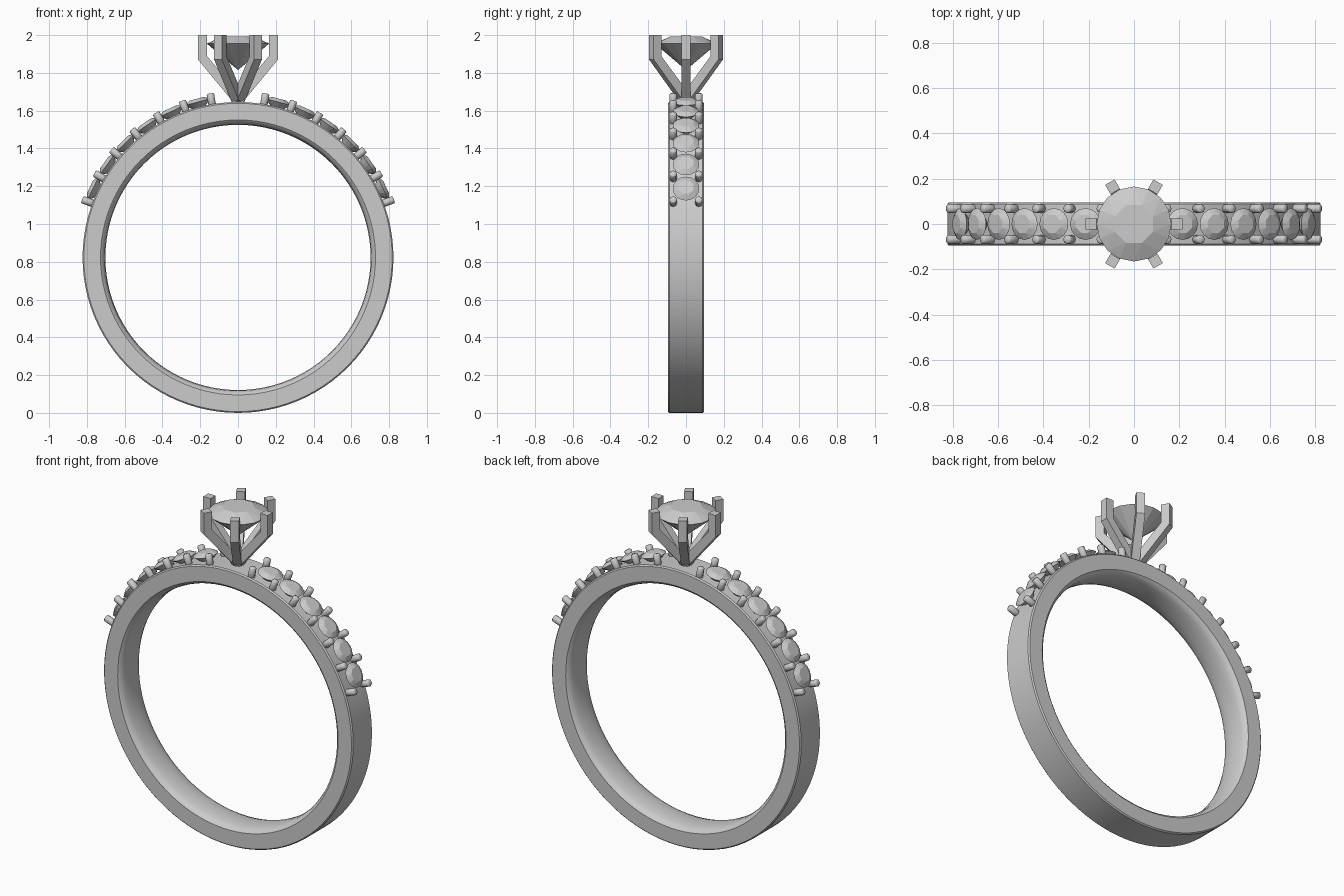
import bpy, bmesh
from math import sin, cos, pi, radians
from mathutils import Matrix

if "Cube" in bpy.data.objects:
    bpy.data.objects.remove(bpy.data.objects["Cube"])

CZ = 0.823  # height of the band's centre


def finish(name, bm, smooth=None):
    bmesh.ops.recalc_face_normals(bm, faces=bm.faces)
    me = bpy.data.meshes.new(name)
    bm.to_mesh(me)
    bm.free()
    ob = bpy.data.objects.new(name, me)
    bpy.context.collection.objects.link(ob)
    if smooth:
        bpy.ops.object.select_all(action='DESELECT')
        ob.select_set(True)
        bpy.context.view_layer.objects.active = ob
        bpy.ops.object.shade_smooth_by_angle(angle=radians(smooth))
    return ob


def add_gem(bm, mat, r, crown, depth, table, n):
    """Faceted stone: table, star points, girdle and culet joined as a hull."""
    tmp = bmesh.new()
    for i in range(n):
        a, b = 2 * pi * i / n, 2 * pi * (i + 0.5) / n
        tmp.verts.new((table * cos(b), table * sin(b), crown))
        for c in (a, b):
            tmp.verts.new((r * cos(c), r * sin(c), 0))
    tmp.verts.new((0, 0, -depth))
    bmesh.ops.convex_hull(tmp, input=tmp.verts)
    tmp.transform(mat)
    me = bpy.data.meshes.new("tmp")
    tmp.to_mesh(me)
    tmp.free()
    bm.from_mesh(me)
    bpy.data.meshes.remove(me)


# Band: lathed profile with rounded inside (radius, y)
half = [(0.823, 0.088), (0.816, 0.095), (0.728, 0.095), (0.715, 0.085), (0.706, 0.06), (0.702, 0.02)]
profile = half + [(r, -y) for r, y in reversed(half)]
N = 96
bm = bmesh.new()
rings = [[bm.verts.new((r * sin(2 * pi * i / N), y, CZ + r * cos(2 * pi * i / N))) for r, y in profile]
         for i in range(N)]
for i in range(N):
    p, q = rings[i], rings[(i + 1) % N]
    for j in range(len(profile)):
        k = (j + 1) % len(profile)
        bm.faces.new((p[j], p[k], q[k], q[j]))
finish("band", bm, 35)

# Six bent square claws meeting at the top of the band (radial, z)
outline = [(0.0, 1.635), (0.025, 1.645), (0.213, 1.872), (0.213, 2.0), (0.165, 2.0), (0.165, 1.89), (0.0, 1.695)]
for c in range(6):
    bm = bmesh.new()
    a = c * pi / 3
    sides = [[bm.verts.new((x, t, z)) for x, z in outline] for t in (-0.024, 0.024)]
    for s in sides:
        bm.faces.new(s)
    for j in range(len(outline)):
        k = (j + 1) % len(outline)
        bm.faces.new((sides[0][j], sides[0][k], sides[1][k], sides[1][j]))
    bm.transform(Matrix.Rotation(a, 4, 'Z'))
    finish(f"centre_claw_{c + 1}", bm)

# Centre stone
bm = bmesh.new()
add_gem(bm, Matrix.Translation((0, 0, 1.955)), 0.165, 0.038, 0.14, 0.09, 8)
finish("centre_stone", bm)


def radial(angle, r, y=0):
    """Frame on the band with local z pointing outward."""
    return (Matrix.Translation((0, 0, CZ)) @ Matrix.Rotation(angle, 4, 'Y')
            @ Matrix.Translation((0, y, r)))


# Shoulder stones and their paired beads, both sides
for side, label in ((-1, "left"), (1, "right")):
    bm = bmesh.new()
    for i in range(6):
        add_gem(bm, radial(side * radians(14.6 + 10 * i), 0.85), 0.07, 0.018, 0.06, 0.042, 8)
    finish(label + "_shoulder_stones", bm)
    bm = bmesh.new()
    for i in range(7):
        for y in (-0.068, 0.068):
            bmesh.ops.create_cone(bm, cap_ends=True, segments=8, radius1=0.02, radius2=0.02, depth=0.075,
                                  matrix=radial(side * radians(9.6 + 10 * i), 0.843, y))
    bmesh.ops.bevel(bm, geom=[e for e in bm.edges if all(len(f.verts) in (4, 8) for f in e.link_faces)
                              and any(len(f.verts) == 8 for f in e.link_faces)],
                    offset=0.005, segments=1, affect='EDGES')
    finish(label + "_shoulder_beads", bm, 50)
